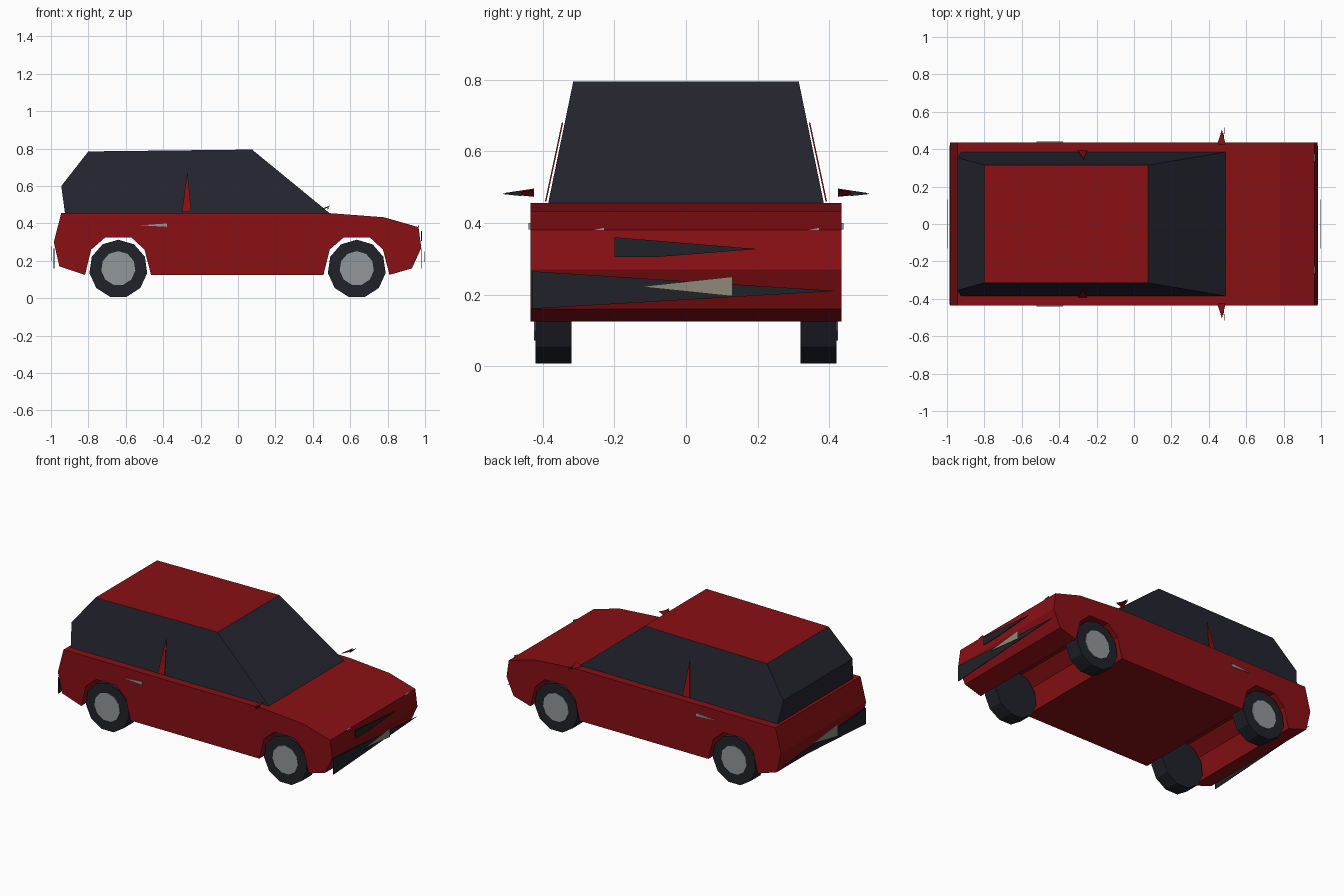
import bpy, bmesh, math
from mathutils import Vector

if "Cube" in bpy.data.objects:
    bpy.data.objects.remove(bpy.data.objects["Cube"])


def material(name, rgb):
    m = bpy.data.materials.new(name)
    m.diffuse_color = (*rgb, 1)
    m.use_nodes = True
    m.node_tree.nodes["Principled BSDF"].inputs["Base Color"].default_value = m.diffuse_color
    return m


RED = material("red paint", (0.25, 0.005, 0.007))
GLASS = material("dark glass", (0.018, 0.018, 0.029))
TRIM = material("black trim", (0.014, 0.016, 0.022))
METAL = material("grey metal", (0.29, 0.31, 0.33))
PLATE = material("cream plate", (0.27, 0.25, 0.19))


def finish(name, bm, *mats):
    bmesh.ops.recalc_face_normals(bm, faces=bm.faces)
    me = bpy.data.meshes.new(name)
    for m in mats:
        me.materials.append(m)
    bm.to_mesh(me)
    bm.free()
    ob = bpy.data.objects.new(name, me)
    bpy.context.collection.objects.link(ob)
    return ob


def loft(name, first, second, *mats, rule=None):
    """Solid between two matching outlines."""
    bm = bmesh.new()
    a = [bm.verts.new(p) for p in first]
    b = [bm.verts.new(p) for p in second]
    bm.faces.new(a)
    bm.faces.new(b[::-1])
    for i in range(len(a)):
        j = (i + 1) % len(a)
        bm.faces.new((a[i], b[i], b[j], a[j]))
    bm.normal_update()
    if rule:
        for f in bm.faces:
            f.material_index = rule(f)
    return finish(name, bm, *mats)


def prism(name, pts, offset, mat):
    return loft(name, pts, [Vector(p) + Vector(offset) for p in pts], mat)


FRONT, REAR = 0.635, -0.64

# Lower body: side profile with open wheel arches, run across the width
arch = [(0.175, 0.125), (0.14, 0.26), (0.07, 0.325),
        (-0.07, 0.325), (-0.145, 0.26), (-0.178, 0.125)]
profile = [(-0.955, 0.17), (-0.985, 0.30), (-0.945, 0.455), (0.49, 0.455),
           (0.78, 0.433), (0.965, 0.38), (0.98, 0.27), (0.93, 0.16)]
profile += [(FRONT + x, z) for x, z in arch]
profile += [(REAR + x, z) for x, z in arch]
prism("body", [(x, -0.435, z) for x, z in profile], (0, 0.87, 0), RED)

# Cabin: sloping glass sides with a red roof
cabin = [(-0.925, 0.385, 0.455), (-0.945, 0.355, 0.60), (-0.80, 0.315, 0.785),
         (0.075, 0.315, 0.795), (0.49, 0.385, 0.455)]
loft("cabin", cabin, [(x, -y, z) for x, y, z in cabin], GLASS, RED,
     rule=lambda f: int(f.calc_center_median().z > 0.75))


def wheel_part(name, x, y, z, radius, depth, mat):
    bm = bmesh.new()
    bmesh.ops.create_cone(bm, cap_ends=True, segments=11, radius1=radius,
                          radius2=radius, depth=depth)
    ob = finish(name, bm, mat)
    ob.rotation_euler.x = math.pi / 2
    ob.location = (x, y, z)


for s, side in ((-1, "near"), (1, "far")):
    # Wheels
    for x, end in ((FRONT, "front"), (REAR, "rear")):
        wheel_part(f"{end}_{side}_tyre", x, s * 0.37, 0.157, 0.156, 0.10, TRIM)
        wheel_part(f"{end}_{side}_rim", x, s * 0.42, 0.16, 0.092, 0.008, METAL)

    # Tapered door pillar
    prism(f"{side}_pillar", [(-0.30, s * 0.39, 0.46), (-0.25, s * 0.39, 0.46),
                             (-0.27, s * 0.343, 0.68)], (0, s * 0.004, 0), RED)
    # Door handle
    prism(f"{side}_handle", [(-0.52, s * 0.434, 0.39), (-0.38, s * 0.434, 0.40),
                             (-0.38, s * 0.434, 0.382)], (0, s * 0.006, 0), METAL)
    # Wing mirror and its glass
    prism(f"{side}_mirror", [(0.445, s * 0.425, 0.473), (0.49, s * 0.425, 0.493),
                             (0.47, s * 0.505, 0.481)], (0, 0, 0.003), RED)
    prism(f"{side}_mirror_glass", [(0.478, s * 0.46, 0.475), (0.478, s * 0.46, 0.49),
                                   (0.482, s * 0.515, 0.481)], (0.003, 0, 0), TRIM)

# Headlight slivers on the nose edge
for y in (-0.265, 0.335):
    prism("headlight", [(0.963, y, 0.38), (0.963, y + 0.038, 0.38),
                        (0.963, y + 0.038, 0.388)], (0.006, 0, 0), METAL)


def end_plate(name, x, yz, thick, mat):
    prism(name, [(x, y, z) for y, z in yz], (thick, 0, 0), mat)


# Grille, bumpers and number plates
bumper = [(-0.43, 0.265), (-0.43, 0.16), (0.42, 0.21)]
end_plate("grille", 0.979, [(-0.20, 0.36), (-0.20, 0.305), (-0.08, 0.305),
                            (0.20, 0.327)], 0.004, TRIM)
end_plate("front_bumper", 0.981, bumper, 0.004, TRIM)
end_plate("rear_bumper", -0.982, bumper, -0.004, TRIM)
end_plate("front_plate", 0.996, [(-0.13, 0.222), (0.13, 0.25), (0.13, 0.195)],
          0.003, PLATE)
end_plate("rear_plate", -0.996, [(0.13, 0.25), (-0.13, 0.28), (-0.13, 0.20)],
          -0.003, PLATE)
